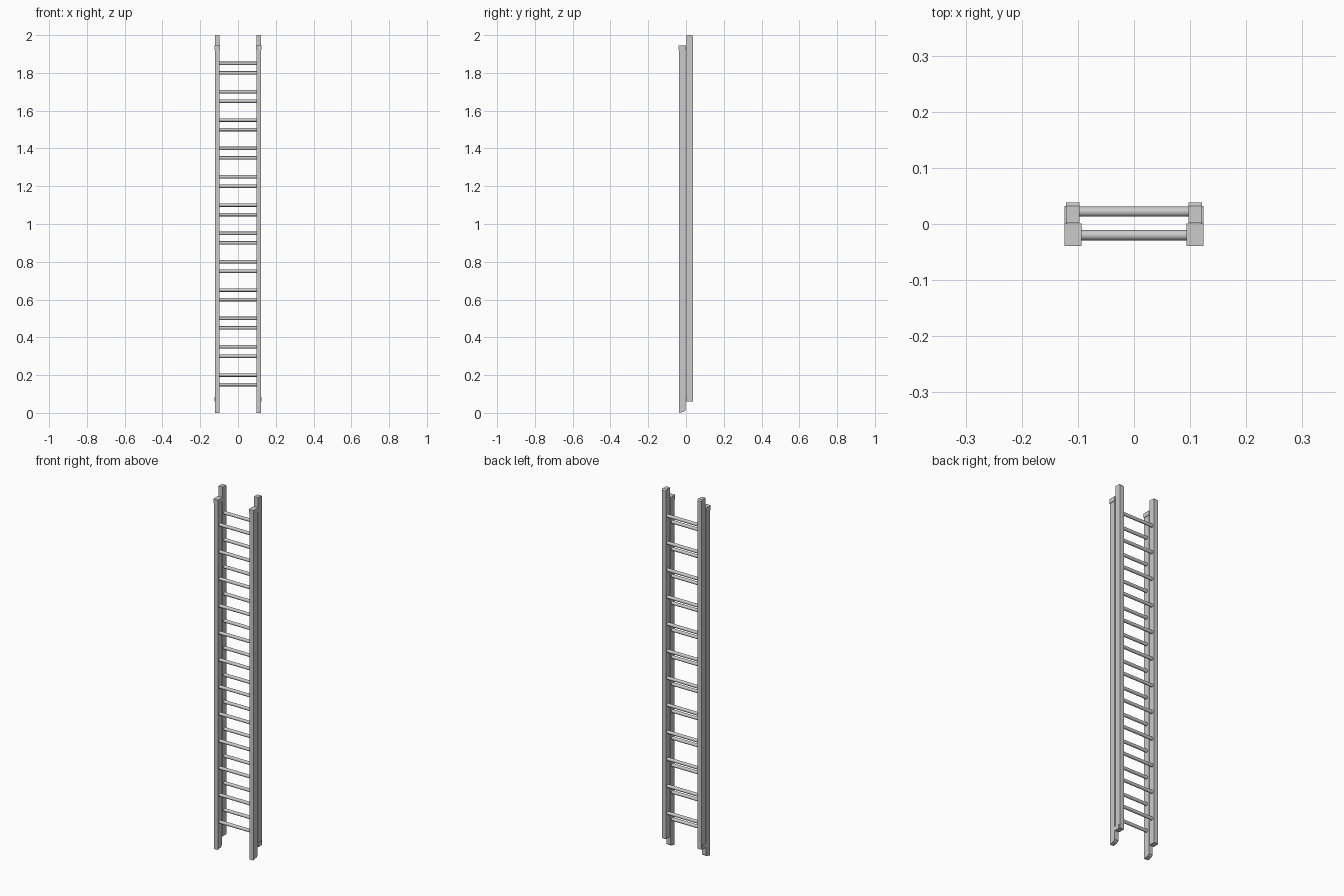
import bpy, bmesh, math

if "Cube" in bpy.data.objects:
    bpy.data.objects.remove(bpy.data.objects["Cube"])

def mesh_object(name, bm):
    bmesh.ops.recalc_face_normals(bm, faces=bm.faces)
    me = bpy.data.meshes.new(name)
    bm.to_mesh(me)
    bm.free()
    ob = bpy.data.objects.new(name, me)
    bpy.context.collection.objects.link(ob)
    return ob

def mirror(ob):
    m = ob.modifiers.new("mirror", "MIRROR")
    m.use_axis = (True, False, False)

def side_prism(name, profile, x0, x1):
    """Extrude a (y, z) outline along x, mirrored to the other side."""
    bm = bmesh.new()
    face = bm.faces.new([bm.verts.new((x0, y, z)) for y, z in profile])
    ext = bmesh.ops.extrude_face_region(bm, geom=[face])
    bmesh.ops.translate(bm, vec=(x1 - x0, 0, 0),
                        verts=[g for g in ext["geom"] if isinstance(g, bmesh.types.BMVert)])
    ob = mesh_object(name, bm)
    mirror(ob)
    return ob

def box(name, x0, x1, y0, y1, z0, z1):
    return side_prism(name, [(y0, z0), (y1, z0), (y1, z1), (y0, z1)], x0, x1)

def rungs(name, y, z_start, count=12, step=0.15, radius=0.009):
    for i in range(count):
        bpy.ops.mesh.primitive_cylinder_add(
            vertices=16, radius=radius, depth=0.21,
            location=(0, y, z_start + i * step), rotation=(0, math.pi / 2, 0))
        ob = bpy.context.object
        ob.name = f"{name}_{i + 1}"
        bpy.ops.object.shade_smooth_by_angle()

# Front (lower) section: rails with slanted feet
side_prism("front_rail", [(-0.038, 0.0), (-0.012, 0.006), (-0.002, 0.014),
                          (-0.002, 1.94), (-0.038, 1.94)], 0.097, 0.121)
rungs("front_rung", -0.02, 0.15)

# Back (sliding) section
side_prism("back_rail", [(0.002, 0.06), (0.038, 0.06), (0.038, 1.993),
                         (0.032, 2.0), (0.002, 2.0)], 0.097, 0.121)
rungs("back_rung", 0.022, 0.20)

# Collars joining the two sections
box("top_collar", 0.094, 0.124, -0.0395, 0.001, 1.92, 1.944)
box("bottom_guide", 0.119, 0.124, 0.0, 0.032, 0.06, 0.084)
